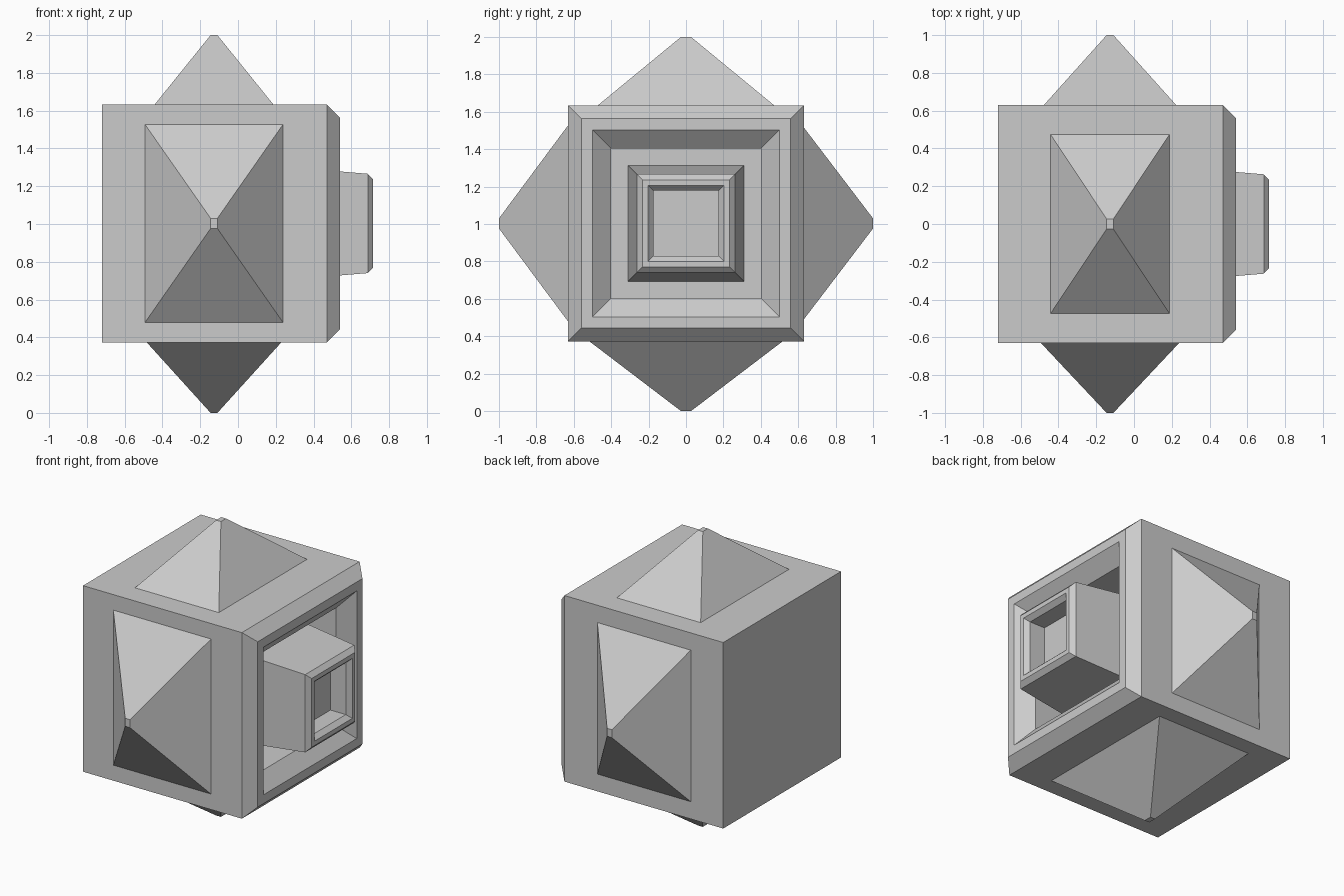
import bpy, bmesh

if "Cube" in bpy.data.objects:
    bpy.data.objects.remove(bpy.data.objects["Cube"])

ZC = 1.003  # height of the central axis


def rect(axis, pos, c1, h1, c2, h2):
    """Four corners of a rectangle lying across the given axis."""
    pts = []
    for a, b in ((-1, -1), (1, -1), (1, 1), (-1, 1)):
        p = [c1 + a * h1, c2 + b * h2]
        p.insert(axis, pos)
        pts.append(p)
    return pts


def loft(name, rings, cap_start=True):
    """Skin a row of rectangles and close the ends."""
    bm = bmesh.new()
    loops = [[bm.verts.new(p) for p in ring] for ring in rings]
    for a, b in zip(loops, loops[1:]):
        for i in range(4):
            j = (i + 1) % 4
            bm.faces.new((a[i], a[j], b[j], b[i]))
    if cap_start:
        bm.faces.new(loops[0][::-1])
    bm.faces.new(loops[-1])
    bmesh.ops.recalc_face_normals(bm, faces=bm.faces)
    mesh = bpy.data.meshes.new(name)
    bm.to_mesh(mesh)
    bm.free()
    obj = bpy.data.objects.new(name, mesh)
    bpy.context.collection.objects.link(obj)
    return obj


def square_profile(name, profile):
    """Loft squares along x from (x, half size) pairs."""
    return loft(name, [rect(0, x, 0, h, ZC, h) for x, h in profile])


# Cube body with chamfered front rim and deep square recess
square_profile("body", [(-.72, .63), (.47, .63), (.54, .56), (.54, .5),
                        (.455, .4), (.12, .4)])

# Tapered square barrel with hollow muzzle
square_profile("barrel", [(.12, .31), (.687, .263), (.715, .233), (.715, .203),
                          (.685, .175), (.57, .175)])

# Blunt spikes on four sides: axis, base position, tip position,
# x centre, x half size, other centre, other half size
spikes = {
    "front_spike": (1, -.63, -1, -.127, .366, ZC, .525),
    "back_spike": (1, .63, 1, -.127, .35, ZC, .513),
    "top_spike": (2, ZC + .63, 2, -.127, .314, 0, .473),
    "bottom_spike": (2, ZC - .63, 0, -.127, .356, 0, .517),
}
for name, (axis, base, tip, cx, hx, co, ho) in spikes.items():
    loft(name, [rect(axis, base, cx, hx, co, ho),
                rect(axis, tip, cx, .018, co, .027)])
